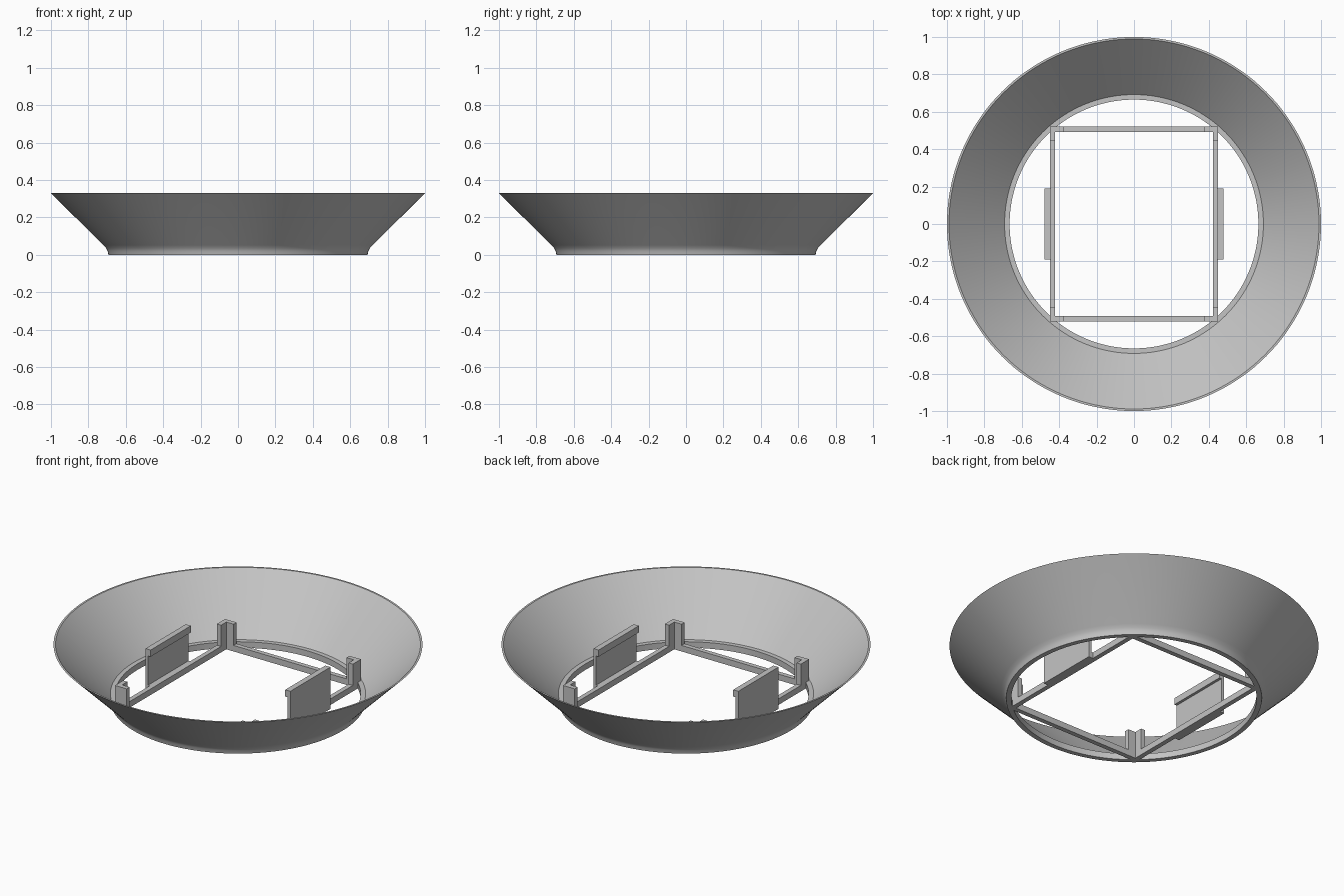
import bpy, bmesh, math
from mathutils import Vector

cube = bpy.data.objects.get("Cube")
if cube:
    bpy.data.objects.remove(cube, do_unlink=True)

grey = bpy.data.materials.new("plain grey")
grey.use_nodes = True
grey.diffuse_color = (0.55, 0.55, 0.55, 1)
grey.node_tree.nodes["Principled BSDF"].inputs["Base Color"].default_value = (0.55, 0.55, 0.55, 1)


def finish(name, bm):
    bmesh.ops.recalc_face_normals(bm, faces=bm.faces)
    mesh = bpy.data.meshes.new(name)
    bm.to_mesh(mesh)
    bm.free()
    mesh.materials.append(grey)
    obj = bpy.data.objects.new(name, mesh)
    bpy.context.collection.objects.link(obj)
    return obj


def prism(name, outline, direction):
    """Extrude a closed planar outline along a direction."""
    bm = bmesh.new()
    face = bm.faces.new([bm.verts.new(p) for p in outline])
    new = bmesh.ops.extrude_face_region(bm, geom=[face], use_keep_orig=True)["geom"]
    bmesh.ops.translate(bm, vec=Vector(direction),
                        verts=[v for v in new if isinstance(v, bmesh.types.BMVert)])
    return finish(name, bm)


def mirror(obj, x=True, y=False):
    mod = obj.modifiers.new("Mirror", "MIRROR")
    mod.use_axis = (x, y, False)
    mod.use_mirror_merge = False


# Flared ring: closed wall profile (radius, height) lathed around z
HEIGHT = 0.33
profile = [(0.665, 0), (0.693, 0), (0.697, 0.02), (0.705, 0.036), (0.72, 0.052),
           (1.0, HEIGHT), (0.989, HEIGHT), (0.692, 0.036), (0.665, 0.036)]
STEPS = 144
bm = bmesh.new()
rings = []
for i in range(STEPS):
    a = 2 * math.pi * i / STEPS
    rings.append([bm.verts.new((r * math.cos(a), r * math.sin(a), z)) for r, z in profile])
for i, ring in enumerate(rings):
    after = rings[(i + 1) % STEPS]
    for j in range(len(profile)):
        k = (j + 1) % len(profile)
        bm.faces.new((ring[j], after[j], after[k], ring[k]))
flare = finish("flared_ring", bm)
bpy.context.view_layer.objects.active = flare
flare.select_set(True)
bpy.ops.object.shade_smooth_by_angle(angle=math.radians(25))
flare.select_set(False)

# Rectangular base frame with mitred corners
X, Y, WALL, RAIL = 0.45, 0.52, 0.028, 0.036
bm = bmesh.new()
loops = []
for inset, z in ((0, 0), (0, RAIL), (WALL, RAIL), (WALL, 0)):
    loops.append([bm.verts.new((sx * (X - inset), sy * (Y - inset), z))
                  for sx, sy in ((1, 1), (-1, 1), (-1, -1), (1, -1))])
for i in range(4):
    lower, upper = loops[i], loops[(i + 1) % 4]
    for j in range(4):
        k = (j + 1) % 4
        bm.faces.new((lower[j], lower[k], upper[k], upper[j]))
finish("base_frame", bm)

# L-shaped corner posts
ARM, POST_TOP = 0.077, 0.163
corner = [(X, Y), (X - ARM, Y), (X - ARM, Y - WALL), (X - WALL, Y - WALL),
          (X - WALL, Y - ARM), (X, Y - ARM)]
posts = prism("corner_posts", [(x, y, RAIL) for x, y in corner], (0, 0, POST_TOP - RAIL))
mirror(posts, y=True)

# Side clips: upright plate with a foot on the frame and an inward lip on top
IN, MID, OUT, TOP, LIP, HALF = 0.445, 0.461, 0.479, 0.25, 0.04, 0.19
section = [(IN, 0), (OUT, 0), (OUT, TOP), (IN, TOP), (IN, TOP - LIP),
           (MID, TOP - LIP), (MID, RAIL), (IN, RAIL)]
clips = prism("side_clips", [(x, -HALF, z) for x, z in section], (0, 2 * HALF, 0))
mirror(clips)
